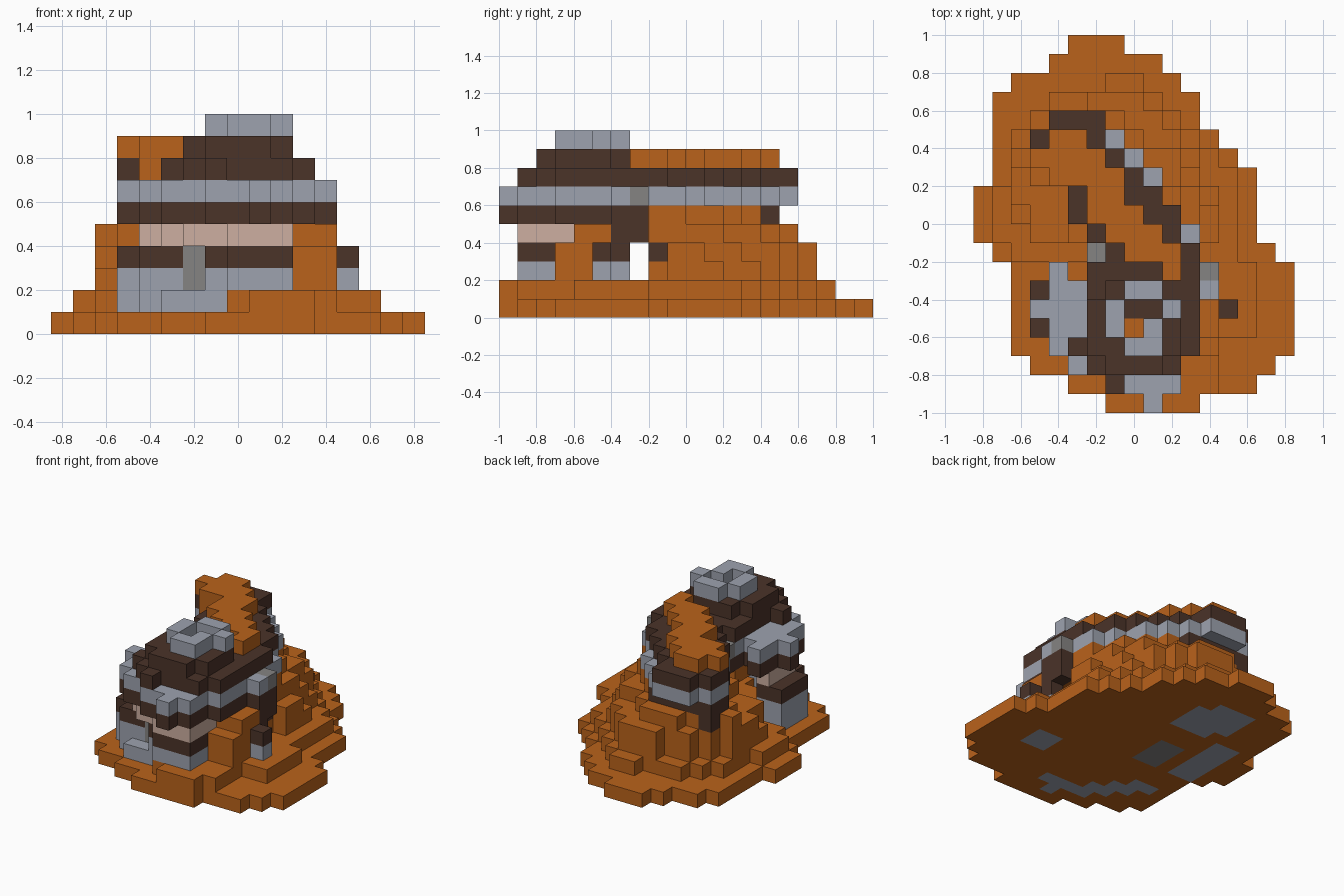
import bpy
import bmesh
from mathutils import Vector

if "Cube" in bpy.data.objects:
    bpy.data.objects.remove(bpy.data.objects["Cube"], do_unlink=True)

CELL = 0.1
ORIGIN = Vector((-0.85, -1.0, 0.0))
PALETTE = {
    "rust_earth": (0.49, 0.123, 0.011),
    "dark_brown": (0.07, 0.033, 0.022),
    "blue_grey": (0.34, 0.365, 0.43),
    "worn_grey": (0.235, 0.23, 0.225),
    "pale_pink": (0.61, 0.43, 0.355),
}
EARTH, DARK, GREY, WORN, PINK = range(len(PALETTE))

materials = []
for label, rgb in PALETTE.items():
    mat = bpy.data.materials.new(label)
    mat.use_nodes = True
    mat.diffuse_color = (*rgb, 1)
    mat.node_tree.nodes["Principled BSDF"].inputs["Base Color"].default_value = (*rgb, 1)
    materials.append(mat)

grid = {}


def rows(part, colour, layers, first_row, spans):
    """Fill blocks row by row from front to back; each span is a start and end column."""
    for k in layers:
        for step, (start, end) in enumerate(spans):
            for i in range(start, end):
                grid[i, first_row + step, k] = (part, colour)


# Stepped earth mound, from the ground upwards
rows("ground", EARTH, [0], 0,
     [(7, 12), (5, 15), (3, 16)] + [(2, 17)] * 5 + [(1, 16)] + [(0, 15)] * 3
     + [(1, 15), (1, 14), (1, 13), (1, 12), (1, 12), (2, 11), (4, 10), (5, 8)])
rows("mound", EARTH, [1], 0,
     [(9, 12)] + [(8, 13)] * 3 + [(6, 15)] * 4 + [(2, 14)] + [(1, 14)] * 3
     + [(2, 14), (2, 13), (2, 12), (3, 11), (4, 10), (7, 9)])
rows("mound", EARTH, [2], 8,
     [(6, 12), (3, 13), (2, 13), (2, 13), (2, 12), (2, 12), (3, 11), (4, 10), (6, 9)])
rows("mound", EARTH, [3], 9,
     [(3, 13), (3, 13), (2, 12), (2, 12), (2, 11), (3, 11), (4, 10), (6, 9)])
rows("mound", EARTH, [4], 8,
     [(7, 12), (5, 12), (5, 12), (5, 12), (3, 11), (2, 11), (3, 9), (5, 8)])

# Earth heaped against the side of the head, and inside the mouth
rows("side_heap", EARTH, [2, 3], 3, [(11, 13)] * 2)
rows("side_heap", EARTH, [4], 4, [(11, 13), (12, 13)])
rows("mouth_fill", EARTH, [4], 4, [(6, 11)] + [(6, 12)] * 3)

# Lower jaw
rows("jaw", GREY, [1], 2, [(5, 8), (4, 7), (3, 6), (3, 6), (3, 6)])
JAW = [(8, 11), (7, 11), (4, 7), (3, 6), (3, 5), (3, 5)]
rows("jaw", GREY, [2], 1, JAW)
rows("jaw", DARK, [3], 1, JAW)
rows("jaw", WORN, [2, 3], 3, [(6, 7)])

# Teeth
rows("teeth", PINK, [4], 1, [(8, 11), (6, 11), (5, 11), (4, 6), (4, 5), (4, 5)])

# Jaw hinge
rows("hinge", GREY, [2], 5, [(12, 14), (12, 13)])
rows("hinge", DARK, [3], 5, [(12, 14), (12, 13)])
rows("hinge", DARK, [4, 5], 6, [(12, 13)] * 2)
rows("hinge", DARK, [3], 8, [(9, 12)])

# Head in dark and grey bands
rows("head", DARK, [5], 0,
     [(9, 10), (7, 11), (5, 11), (4, 12), (4, 12), (3, 12), (4, 13), (6, 13)])
rows("head", GREY, [6], 0,
     [(9, 10), (7, 11), (5, 11), (4, 12), (4, 12), (3, 12), (4, 13), (6, 12)])
rows("head", DARK, [5], 7, [(4, 5)])
rows("head", GREY, [6], 7, [(4, 5)])
rows("head", WORN, [6], 7, [(12, 13)])
rows("head", DARK, [7], 1, [(7, 8), (6, 11), (5, 12)] + [(6, 12)] * 4)
rows("head", DARK, [8], 2, [(7, 10), (6, 11), (6, 11), (6, 11), (7, 10)])
rows("head", EARTH, [8], 4, [(8, 9)])

# Ring on the crown
rows("crown_ring", GREY, [9], 3, [(8, 10), (7, 8), (7, 8), (8, 10)])
rows("crown_ring", GREY, [9], 4, [(9, 10), (10, 11)])

# Curved body shell running to the back
rows("shell", DARK, [4], 13, [(3, 4)] * 2)
rows("shell", DARK, [5], 8,
     [(6, 12), (6, 12), (5, 11), (5, 10), (4, 10), (3, 9), (3, 8)])
rows("mound", EARTH, [5], 8,
     [(7, 12), (7, 12), (6, 11), (6, 11), (5, 10), (5, 9)])
rows("shell", GREY, [6], 8,
     [(6, 12), (6, 12), (5, 11), (5, 10), (4, 10), (3, 9), (3, 8), (4, 7)])
rows("shell", WORN, [6], 8, [(6, 7)])
rows("shell", DARK, [7], 8,
     [(7, 12), (6, 11), (5, 11), (5, 10), (4, 9), (3, 8), (3, 7), (4, 7)])

# Earth lying along the back
rows("back_earth", EARTH, [8], 7,
     [(10, 11), (8, 11), (7, 10), (6, 9), (6, 8), (4, 8), (3, 7), (4, 6)])
rows("back_earth", EARTH, [7], 12, [(4, 5)])

# Buried pieces that show on the underside
rows("ground", GREY, [0], 1, [(8, 9), (8, 10)])
rows("ground", GREY, [0], 2, [(6, 8), (5, 7), (4, 6), (3, 5)])
rows("ground", GREY, [0], 5, [(12, 14)] * 2)
rows("ground", GREY, [0], 8, [(2, 4)] * 5)
rows("ground", WORN, [0], 8, [(5, 7)] * 3)
rows("ground", GREY, [0], 13, [(5, 8), (4, 8), (4, 8), (4, 7)])

# Turn the blocks of each part into outer faces
DIRECTIONS = [Vector(d) for d in ((1, 0, 0), (-1, 0, 0), (0, 1, 0), (0, -1, 0), (0, 0, 1), (0, 0, -1))]


def build(part):
    bm = bmesh.new()
    for (i, j, k), (owner, colour) in grid.items():
        if owner != part:
            continue
        cell = Vector((i, j, k))
        centre = ORIGIN + (cell + Vector((0.5, 0.5, 0.5))) * CELL
        for d in DIRECTIONS:
            if tuple(int(v) for v in cell + d) in grid:
                continue
            u = Vector((d.y, d.z, d.x)) * CELL / 2
            w = d.cross(u)
            mid = centre + d * CELL / 2
            corners = (mid - u - w, mid + u - w, mid + u + w, mid - u + w)
            face = bm.faces.new([bm.verts.new(p) for p in corners])
            face.material_index = colour
    bmesh.ops.remove_doubles(bm, verts=bm.verts, dist=CELL / 100)
    mesh = bpy.data.meshes.new(part)
    bm.to_mesh(mesh)
    bm.free()
    for mat in materials:
        mesh.materials.append(mat)
    bpy.context.collection.objects.link(bpy.data.objects.new(part, mesh))


for part in sorted({owner for owner, colour in grid.values()}):
    build(part)
